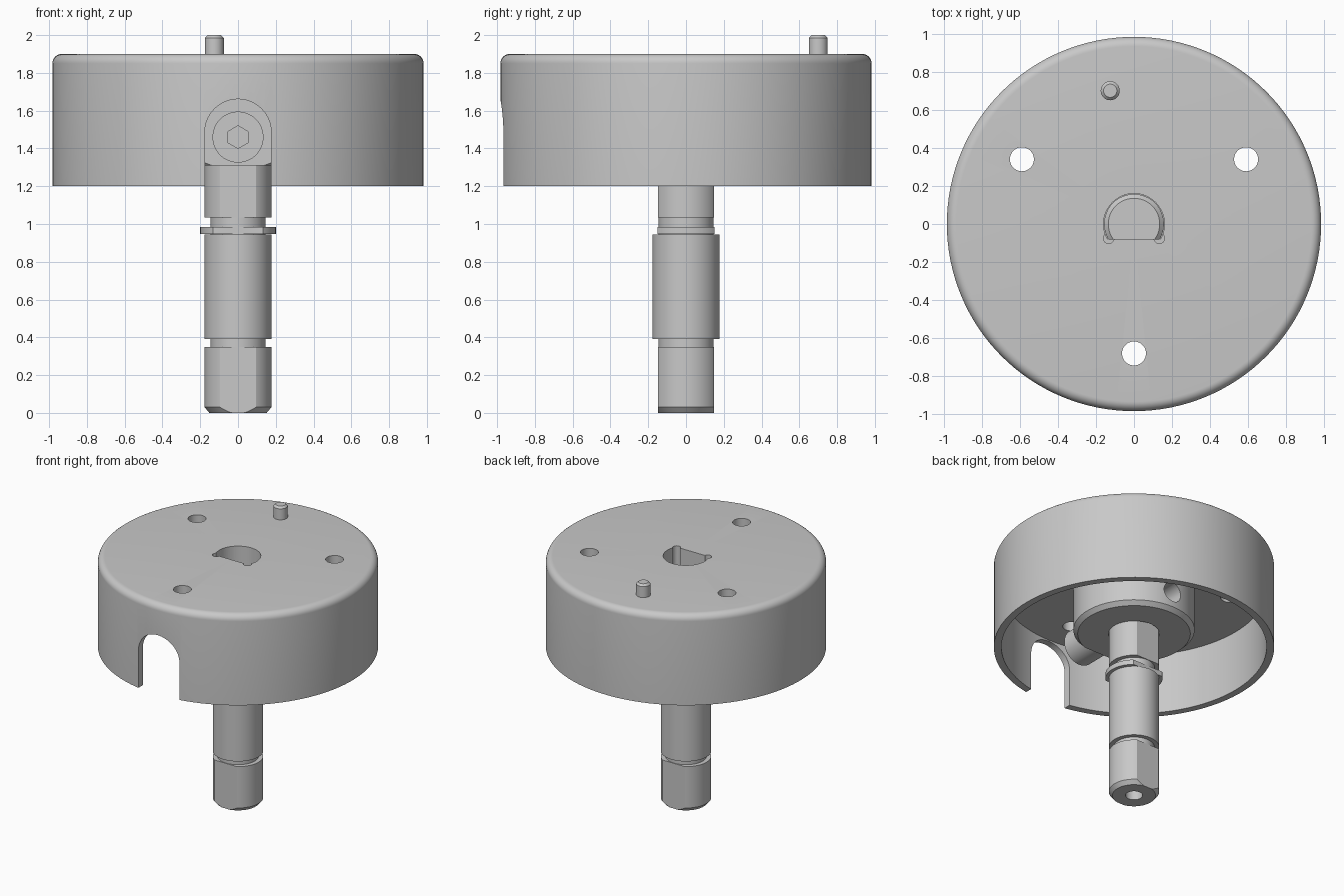
import bpy, bmesh, math
from mathutils import Matrix, Vector

old = bpy.data.objects.get("Cube")
if old:
    bpy.data.objects.remove(old, do_unlink=True)

grey = bpy.data.materials.new("machined_grey")
grey.use_nodes = True
colour = (0.58, 0.58, 0.58, 1)
grey.diffuse_color = colour
grey.node_tree.nodes["Principled BSDF"].inputs["Base Color"].default_value = colour


def make(name, bm):
    bmesh.ops.recalc_face_normals(bm, faces=bm.faces[:])
    mesh = bpy.data.meshes.new(name)
    bm.to_mesh(mesh)
    bm.free()
    mesh.materials.append(grey)
    obj = bpy.data.objects.new(name, mesh)
    bpy.context.collection.objects.link(obj)
    return obj


def lathe(name, profile, steps=96):
    """Turn an (r, z) outline that starts and ends on the axis."""
    bm = bmesh.new()
    verts = [bm.verts.new((r, 0, z)) for r, z in profile]
    edges = [bm.edges.new(pair) for pair in zip(verts, verts[1:])]
    bmesh.ops.spin(bm, geom=verts + edges, axis=(0, 0, 1), cent=(0, 0, 0),
                   steps=steps, angle=math.tau)
    bmesh.ops.remove_doubles(bm, verts=bm.verts[:], dist=1e-5)
    return make(name, bm)


def rod(name, r, start, end, sides=48):
    """Cylinder between two points."""
    a, b = Vector(start), Vector(end)
    bm = bmesh.new()
    turn = (b - a).to_track_quat("Z", "Y").to_matrix().to_4x4()
    bmesh.ops.create_cone(bm, cap_ends=True, segments=sides, radius1=r, radius2=r,
                          depth=(b - a).length,
                          matrix=Matrix.Translation((a + b) / 2) @ turn)
    return make(name, bm)


def box(name, low, high):
    a, b = Vector(low), Vector(high)
    bm = bmesh.new()
    bmesh.ops.create_cube(bm, size=1, matrix=Matrix.Translation((a + b) / 2)
                          @ Matrix.Diagonal((*(b - a), 1)))
    return make(name, bm)


def cut(obj, cutters):
    """Subtract each cutter, then discard it."""
    for cutter in cutters:
        cutter.hide_render = True
        mod = obj.modifiers.new("cut", "BOOLEAN")
        mod.operation = "DIFFERENCE"
        mod.solver = "EXACT"
        mod.object = cutter
        graph = bpy.context.evaluated_depsgraph_get()
        mesh = bpy.data.meshes.new_from_object(obj.evaluated_get(graph))
        obj.modifiers.clear()
        obj.data = mesh
        bpy.data.objects.remove(cutter, do_unlink=True)


def flats(y, z0, z1):
    """Pair of cutters leaving parallel flats at -y and +y."""
    return [box("flat_cutter", (-0.4, min(s * y, s), z0), (0.4, max(s * y, s), z1))
            for s in (-1, 1)]


SCREW_Z = 1.46
PLATE_Z = 1.67
SEAT_Y = -0.37

# Cup with rounded top rim and a central hub hanging from its plate
R, FILLET = 0.983, 0.05
rim = [(R - FILLET + FILLET * math.cos(t), 1.9 - FILLET + FILLET * math.sin(t))
       for t in (math.pi / 2 * i / 8 for i in range(9))]
cup = lathe("cup_with_hub", [(0, 1.31), (0.395, 1.31), (0.425, 1.34), (0.425, PLATE_Z),
                             (0.93, PLATE_Z), (0.93, 1.2), (R, 1.2)] + rim + [(0, 1.9)], 128)

# Access slot through the front wall, ending in a flat screw seat on the hub
cut(cup, [rod("slot_arch", 0.176, (0, -1.2, 1.485), (0, SEAT_Y, 1.485), 64),
          box("slot_legs", (-0.176, -1.2, 1.1), (0.176, SEAT_Y, 1.485))])

# Mounting holes, cross bore, counterbore and D-shaped socket with relieved corners
holes = [rod("hole", 0.063, (0.68 * math.cos(a), 0.68 * math.sin(a), 1.6),
             (0.68 * math.cos(a), 0.68 * math.sin(a), 2))
         for a in (math.radians(30 + 120 * i) for i in range(3))]
socket = rod("socket", 0.16, (0, 0, 1.25), (0, 0, 2), 64)
cut(socket, [box("socket_flat", (-1, -1, 1), (1, -0.08, 2.2))])
ears = [rod("ear", 0.028, (s * 0.133, -0.075, 1.45), (s * 0.133, -0.075, 2), 24)
        for s in (-1, 1)]
bore = rod("cross_bore", 0.075, (0, 0, SCREW_Z), (0, 0.6, SCREW_Z))
counterbore = rod("counterbore", 0.18, (0, 0, 1.2), (0, 0, 1.38), 64)
cut(cup, holes + [socket] + ears + [bore, counterbore])

# Shaft with groove, clip neck, flats and a D-shaped upper end
shaft = lathe("shaft", [(0, 0), (0.152, 0), (0.177, 0.03), (0.177, 0.35), (0.145, 0.35),
                        (0.145, 0.39), (0.177, 0.39), (0.177, 0.945), (0.145, 0.945),
                        (0.145, 1.035), (0.177, 1.035), (0.177, 1.379), (0.157, 1.379),
                        (0.157, 1.68), (0.135, 1.7), (0, 1.7)])
cut(shaft, flats(0.149, -0.1, 0.37) + flats(0.149, 1.0, 1.379)
    + [box("drive_flat", (-0.4, -0.4, 1.385), (0.4, -0.082, 1.8)),
       rod("centre_hole", 0.06, (0, 0, -0.1), (0, 0, 0.3))])

# Retaining clip
clip = rod("retaining_clip", 0.2, (0, 0, 0.947), (0, 0, 0.985), 64)
cut(clip, flats(0.15, 0.9, 1.1) + [rod("clip_hole", 0.142, (0, 0, 0.9), (0, 0, 1.1))])

# Clamping screw with hexagon socket
screw = rod("clamp_screw", 0.135, (0, -0.36, SCREW_Z), (0, -0.6, SCREW_Z), 64)
cut(screw, [rod("hex_cutter", 0.06, (0, -0.5, SCREW_Z), (0, -0.7, SCREW_Z), 6)])

# Locating pin
pin = lathe("locating_pin", [(0, 1.85), (0.05, 1.85), (0.05, 1.985), (0.035, 2), (0, 2)], 48)
pin.location = (-0.125, 0.7, 0)

# Smooth turned surfaces while keeping machined edges sharp
bpy.ops.object.select_all(action="DESELECT")
for part in (cup, shaft, clip, screw, pin):
    part.select_set(True)
bpy.context.view_layer.objects.active = cup
bpy.ops.object.shade_smooth_by_angle(angle=math.radians(25))
